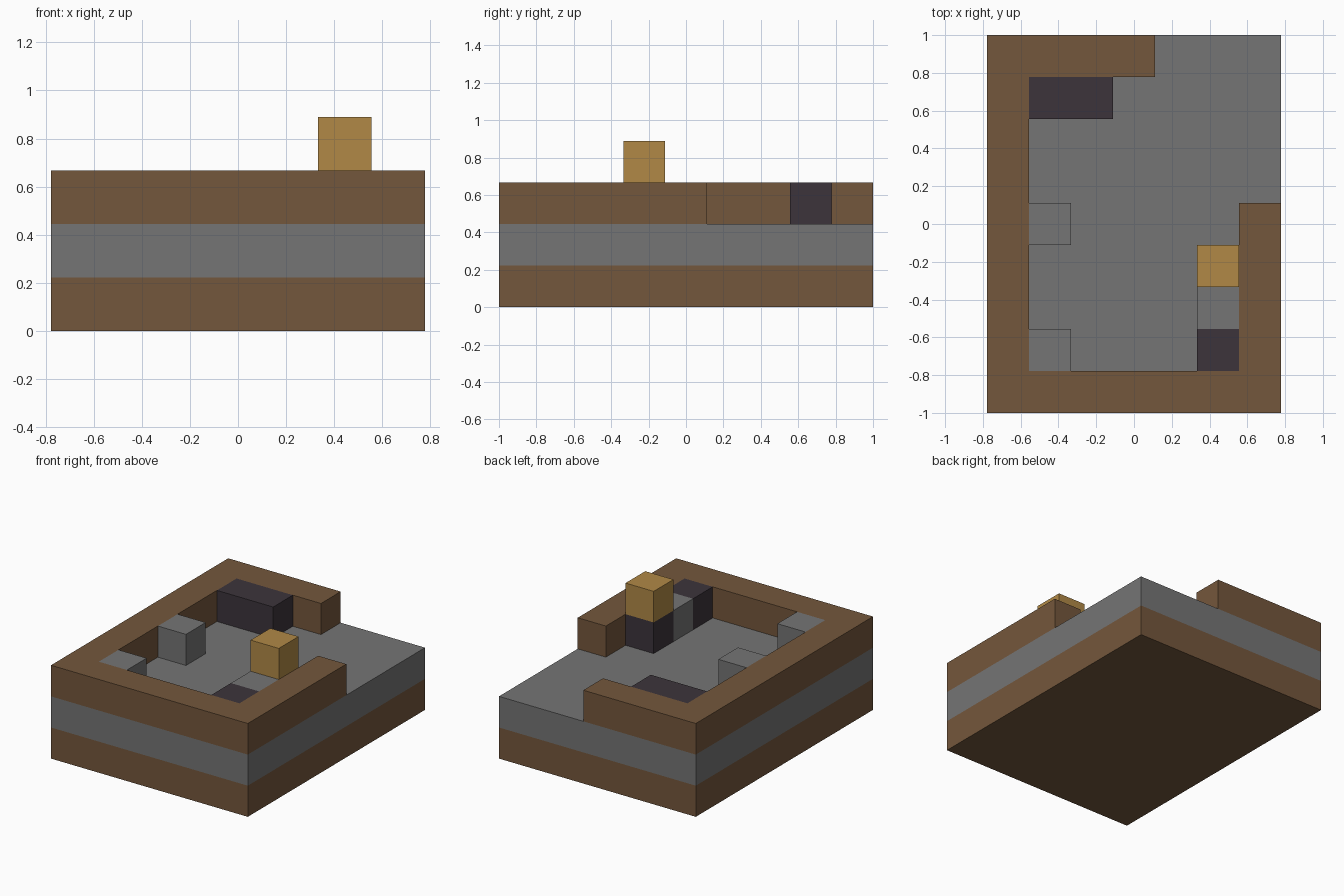
import bpy, bmesh, math
from mathutils import Vector

if "Cube" in bpy.data.objects:
    bpy.data.objects.remove(bpy.data.objects["Cube"], do_unlink=True)

CELL = 2 / 9  # edge of one block


def material(name, rgb):
    linear = [((c / 255 + 0.055) / 1.055) ** 2.4 for c in rgb] + [1]
    mat = bpy.data.materials.new(name)
    mat.use_nodes = True
    mat.diffuse_color = linear
    bsdf = mat.node_tree.nodes["Principled BSDF"]
    bsdf.inputs["Base Color"].default_value = linear
    bsdf.inputs["Roughness"].default_value = 1
    return mat


earth = material("earth brown", (116, 87, 60))
stone = material("stone grey", (117, 117, 117))
coal = material("dark violet grey", (60, 52, 59))
gold = material("golden tan", (177, 137, 70))


def block(x0, x1, y0, y1, z):
    """Set of grid cells, inclusive ranges, in one layer."""
    return {(x, y, z) for x in range(x0, x1 + 1) for y in range(y0, y1 + 1)}


# Each part is a set of grid cells with one colour
parts = {
    "earth_base": (earth, block(-3, 3, -4, 4, 0)),
    "stone_floor": (stone, block(-3, 3, -4, 4, 1)),
    # wall around the floor, open at one back corner
    "earth_wall": (earth, block(-3, -3, -4, 4, 2) | block(-3, 3, -4, -4, 2)
                   | block(3, 3, -4, 0, 2) | block(-3, 0, 4, 4, 2)),
    "dark_chest": (coal, block(-2, -1, 3, 3, 2)),
    "side_stone": (stone, block(-2, -2, 0, 0, 2)),
    "corner_stone": (stone, block(-2, -2, -3, -3, 2)),
    "dark_corner_block": (coal, block(2, 2, -3, -3, 2)),
    "counter_stone": (stone, block(2, 2, -2, -2, 2)),
    "dark_pedestal": (coal, block(2, 2, -1, -1, 2)),
    "golden_block": (gold, block(2, 2, -1, -1, 3)),
}
filled = set().union(*(cells for _, cells in parts.values()))


def build(name, mat, cells):
    """Skin the exposed sides of the cells and merge them into flat faces."""
    bm = bmesh.new()
    for cell in sorted(cells):
        centre = Vector(cell) + Vector((0, 0, 0.5))
        for axis in range(3):
            for sign in (-1, 1):
                n = Vector((0, 0, 0))
                n[axis] = sign
                if tuple(int(c + d) for c, d in zip(cell, n)) in filled:
                    continue
                u = Vector((n.y, n.z, n.x))
                v = n.cross(u)
                corners = (-u - v, u - v, u + v, v - u)
                bm.faces.new([bm.verts.new((centre + (n + c) / 2) * CELL)
                              for c in corners])
    bmesh.ops.remove_doubles(bm, verts=bm.verts, dist=0.001)
    bmesh.ops.dissolve_limit(bm, angle_limit=math.radians(1),
                             verts=bm.verts, edges=bm.edges)
    mesh = bpy.data.meshes.new(name)
    bm.to_mesh(mesh)
    bm.free()
    mesh.materials.append(mat)
    bpy.context.collection.objects.link(bpy.data.objects.new(name, mesh))


for name, (mat, cells) in parts.items():
    build(name, mat, cells)
